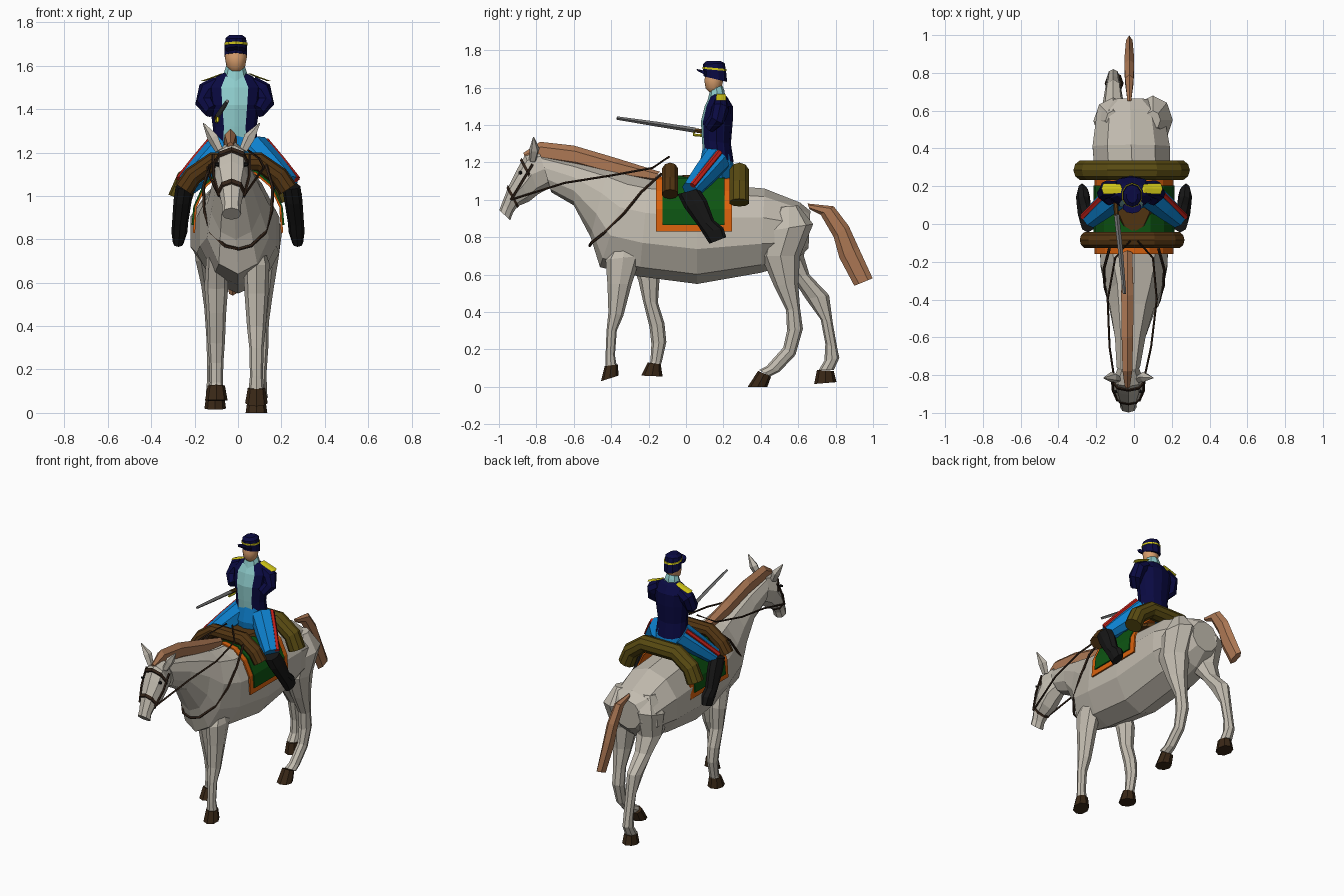
import bpy, bmesh, math
from mathutils import Vector

MATS = {}
COL = dict(coat=(.54, .50, .43), hair=(.42, .19, .09), hoof=(.04, .02, .008), navy=(.003, .003, .055),
           blue=(.004, .22, .62), red=(.55, .015, .01), black=(.008, .008, .008), brown=(.085, .035, .006),
           olive=(.10, .07, .006), green=(.004, .09, .006), orange=(.7, .12, .004), yellow=(.7, .62, .01),
           skin=(.72, .36, .16), teal=(.27, .6, .6), leather=(.035, .018, .01), steel=(.2, .2, .2))


def mat(c):
    if c not in MATS:
        MATS[c] = bpy.data.materials.new(c)
        MATS[c].diffuse_color = (*COL[c], 1)
    return MATS[c]


def rings_to_object(name, rings, c):
    bm = bmesh.new()
    vs = [[bm.verts.new(p) for p in r] for r in rings]
    n = len(rings[0])
    for a, b in zip(vs, vs[1:]):
        for k in range(n):
            bm.faces.new((a[k], a[(k + 1) % n], b[(k + 1) % n], b[k]))
    bm.faces.new(vs[0])
    bm.faces.new(vs[-1])
    bmesh.ops.recalc_face_normals(bm, faces=bm.faces)
    me = bpy.data.meshes.new(name)
    bm.to_mesh(me)
    bm.free()
    ob = bpy.data.objects.new(name, me)
    bpy.context.collection.objects.link(ob)
    me.materials.append(mat(c))
    return ob


def loft(name, secs, c, n=8, cx=0.0):
    """Each section: first edge (y, z), opposite edge (y, z), half width, optional centre x."""
    rings = []
    for s in secs:
        x = s[5] if len(s) > 5 else cx
        a, b = Vector((x, s[0], s[1])), Vector((x, s[2], s[3]))
        rings.append([(a + b) / 2 + (a - b) / 2 * math.cos(2 * math.pi * k / n)
                      + Vector((s[4] * math.sin(2 * math.pi * k / n), 0, 0)) for k in range(n)])
    return rings_to_object(name, rings, c)


def tube(name, pts, radii, c, n=8):
    pts = [Vector(p) for p in pts]
    if not isinstance(radii, (list, tuple)):
        radii = [radii] * len(pts)
    rings = []
    for i, p in enumerate(pts):
        d = (pts[min(i + 1, len(pts) - 1)] - pts[max(i - 1, 0)]).normalized()
        ref = Vector((0, 1, 0)) if abs(d.y) < .8 else Vector((0, 0, 1))
        u = d.cross(ref).normalized()
        v = d.cross(u)
        rings.append([p + radii[i] * (u * math.cos(2 * math.pi * k / n) + v * math.sin(2 * math.pi * k / n))
                      for k in range(n)])
    return rings_to_object(name, rings, c)


# Horse: trunk and neck, then head
loft("horse_body", [
    (.665, .94, .655, .74, .10, -.02), (.61, .985, .57, .66, .185, -.02), (.42, 1.06, .40, .61, .215, -.015),
    (.06, 1.09, .06, .55, .20), (-.20, 1.11, -.25, .59, .185), (-.30, 1.13, -.46, .64, .15),
    (-.42, 1.16, -.51, .80, .12, -.01), (-.60, 1.20, -.60, .97, .085, -.02),
    (-.78, 1.24, -.72, 1.04, .065, -.03)], "coat", 10)
loft("horse_head", [
    (-.79, 1.26, -.70, 1.08, .05), (-.86, 1.24, -.79, 1.03, .08), (-.905, 1.16, -.84, .99, .078),
    (-.95, 1.07, -.90, .965, .058), (-.985, .98, -.925, .93, .043), (-.998, .945, -.94, .89, .045)],
    "coat", 8, -.03)

# Legs and hooves
loft("front_leg_right", [
    (-.38, .76, -.28, .76, .035), (-.43, .68, -.24, .70, .06), (-.42, .55, -.29, .55, .055),
    (-.415, .40, -.335, .38, .043), (-.425, .30, -.37, .30, .033), (-.43, .17, -.38, .17, .03),
    (-.43, .09, -.37, .11, .037)], "coat", 8, .085)
loft("front_leg_left", [
    (-.32, .74, -.16, .72, .045), (-.255, .57, -.14, .60, .055), (-.23, .46, -.15, .45, .045),
    (-.195, .32, -.115, .34, .04), (-.185, .23, -.105, .24, .033), (-.19, .14, -.13, .13, .03),
    (-.20, .11, -.14, .11, .037)], "coat", 8, -.1)
loft("hind_leg_right", [
    (.50, .96, .60, .97, .04), (.42, .83, .68, .87, .105), (.40, .70, .61, .70, .085),
    (.47, .54, .60, .55, .06), (.535, .41, .61, .42, .042), (.54, .30, .625, .31, .04),
    (.52, .21, .585, .17, .032), (.43, .11, .50, .08, .033), (.39, .09, .45, .055, .038)], "coat", 8, .1)
loft("hind_leg_left", [
    (.50, .96, .60, .97, .04), (.42, .83, .67, .87, .105), (.45, .70, .63, .70, .085),
    (.57, .58, .66, .60, .06), (.64, .47, .765, .49, .045), (.72, .36, .785, .34, .036),
    (.745, .23, .81, .20, .032), (.74, .14, .82, .155, .033), (.71, .09, .79, .09, .038)], "coat", 8, -.11)
for nm, secs, x in [
        ("front_hoof_right", [(-.435, .11, -.365, .12, .04), (-.455, .03, -.36, .06, .052)], .085),
        ("front_hoof_left", [(-.205, .13, -.135, .12, .04), (-.24, .06, -.125, .055, .052)], -.1),
        ("hind_hoof_right", [(.385, .085, .455, .055, .04), (.33, .0, .435, .0, .05)], .085),
        ("hind_hoof_left", [(.70, .09, .79, .085, .04), (.685, .015, .805, .025, .05)], -.105)]:
    loft(nm, secs, "hoof", 8, x)

# Mane, tail, ears, eyes
loft("mane", [(-.87, 1.25, -.85, 1.20, .015), (-.78, 1.31, -.77, 1.20, .03), (-.60, 1.29, -.58, 1.17, .035),
              (-.38, 1.225, -.36, 1.11, .038), (-.14, 1.15, -.18, 1.10, .03)], "hair", 6, -.035)
loft("tail", [(.65, .98, .66, .95, .012), (.79, .965, .72, .92, .025), (.87, .86, .79, .80, .03),
              (.92, .75, .82, .69, .028), (.998, .58, .90, .54, .02)], "hair", 6, -.025)
for side, s in (("right", 1), ("left", -1)):
    tube("ear_" + side, [(s * .055 - .03, -.82, 1.21), (s * .085 - .03, -.81, 1.27), (s * .13 - .03, -.815, 1.335)],
         [.02, .028, .003], "coat", 5)
    tube("eye_" + side, [(s * .06 - .03, -.885, 1.145), (s * .076 - .03, -.89, 1.145)], [.011, .007], "black", 6)

# Bridle, reins and breast strap
loft("noseband", [(-.952, 1.08, -.893, .965, .065), (-.96, 1.062, -.902, .955, .062)], "leather", 8, -.03)
loft("browband", [(-.880, 1.225, -.80, 1.08, .083), (-.888, 1.21, -.808, 1.065, .083)], "leather", 8, -.03)
for side, s in (("right", 1), ("left", -1)):
    tube("cheek_strap_" + side, [(s * .058 - .03, -.935, 1.0), (s * .082 - .03, -.88, 1.09),
                                 (s * .085 - .03, -.82, 1.19)], .007, "leather", 5)
    tube("rein_" + side, [(s * .058 - .03, -.935, 1.0), (s * .11 - .02, -.65, 1.09), (s * .13 - .01, -.4, 1.13),
                          (s * .1, -.18, 1.17), (s * .02, -.09, 1.23)], .006, "leather", 5)
    tube("breast_strap_" + side, [(s * .13, -.13, 1.14), (s * .16, -.24, 1.04), (s * .155, -.33, .93),
                                  (s * .125, -.43, .83), (s * .06, -.505, .77), (0, -.515, .755)],
         .008, "leather", 5)


# Saddle cloth: orange border with a green panel over it
def drape(name, y0, y1, zb, off, c):
    half = [(.203, zb), (.195, .95), (.15, 1.045), (.08, 1.105)]
    prof = [(-x, z) for x, z in half] + [(0, 1.12)] + half[::-1]
    bm = bmesh.new()
    rows = [[bm.verts.new((x + math.copysign(off, x) * (x != 0), y, z + (off if z > 1 else 0))) for x, z in prof]
            for y in (y0, y1)]
    for k in range(len(prof) - 1):
        bm.faces.new((rows[0][k], rows[0][k + 1], rows[1][k + 1], rows[1][k]))
    me = bpy.data.meshes.new(name)
    bm.to_mesh(me)
    bm.free()
    ob = bpy.data.objects.new(name, me)
    bpy.context.collection.objects.link(ob)
    me.materials.append(mat(c))
    sol = ob.modifiers.new("thickness", "SOLIDIFY")
    sol.thickness = .01
    sol.offset = 0


drape("cloth_border", -.16, .245, .83, 0, "orange")
drape("cloth_panel", -.125, .205, .865, .006, "green")

# Rolls strapped over the saddle, front and back
tube("front_roll", [(x, -.085, z) for x, z in [(-.25, 1.03), (-.21, 1.09), (-.12, 1.155), (.10, 1.155), (.19, 1.09),
                                               (.23, 1.03)]], .045, "brown", 10)
tube("rear_roll", [(x, .285, z) for x, z in [(-.27, .985), (-.235, 1.07), (-.13, 1.145), (.11, 1.145), (.21, 1.07),
                                             (.245, .985)]], .055, "olive", 10)
loft("saddle_seat", [(-.02, 1.08, .23, 1.08, .12), (-.04, 1.13, .24, 1.145, .085)], "brown", 10)

# Rider: hips, legs, boots
loft("hips", [(.08, 1.11, .25, 1.11, .09), (.07, 1.18, .255, 1.18, .115), (.09, 1.28, .24, 1.28, .09)],
     "blue", 10, -.01)
for side, s in (("right", 1), ("left", -1)):
    hip, knee = Vector((s * .07, .165, 1.215)), Vector((s * .235, .025, 1.05))
    tube("thigh_" + side, [hip, hip.lerp(knee, .5), knee], [.078, .068, .052], "blue", 8)
    out = Vector((s * .8, .22, .56))
    tube("trouser_stripe_" + side, [hip + out * .07, hip.lerp(knee, .5) + out * .060, knee + out * .046],
         .017, "red", 6)
    loft("boot_" + side, [(-.045, 1.03, .07, 1.06, .042, s * .245), (-.01, .96, .11, 1.0, .042, s * .255),
                          (.065, .86, .15, .89, .037, s * .267), (.09, .82, .20, .85, .037, s * .27),
                          (.125, .765, .215, .80, .025, s * .275)], "black", 8)

# Jacket with the open shirt front
jacket = loft("jacket", [(.09, 1.26, .255, 1.20, .105), (.085, 1.32, .24, 1.30, .10), (.08, 1.42, .25, 1.42, .115),
                         (.10, 1.50, .25, 1.50, .125), (.125, 1.55, .22, 1.55, .085), (.14, 1.57, .20, 1.57, .045)],
              "navy", 12, -.015)
jacket.data.materials.append(mat("teal"))
for f in jacket.data.polygons:
    if f.center.y < .13 and abs(f.center.x + .015) < .04 and f.normal.y < -.4:
        f.material_index = 1
for side, s in (("right", 1), ("left", -1)):
    tube("sleeve_" + side, [(s * .075 - .015, .185, 1.515), (s * .125 - .015, .185, 1.485), (s * .14 - .015, .165, 1.43),
                            (s * .105 - .015, .125, 1.39)], [.04, .047, .043, .034], "navy", 8)
    loft("shoulder_board_" + side, [(.165, 1.565, .21, 1.565, .006, s * .06 - .01), (.16, 1.548, .215, 1.548, .01, s * .10 - .01),
                                    (.16, 1.53, .215, 1.53, .01, s * .152 - .01)], "yellow", 4)
loft("scarf", [(.115, 1.53, .21, 1.55, .062), (.125, 1.57, .205, 1.585, .05), (.13, 1.595, .195, 1.61, .042)],
     "teal", 8, -.012)

# Head and cap
head = loft("rider_head", [(.125, 1.575, .18, 1.585, .028), (.105, 1.595, .19, 1.60, .043), (.098, 1.64, .20, 1.64, .051),
                           (.11, 1.69, .20, 1.69, .05)], "skin", 12, -.01)
for f in head.data.polygons:
    f.use_smooth = len(f.vertices) == 4
loft("cap", [(.095, 1.66, .22, 1.63, .054), (.09, 1.70, .215, 1.68, .054), (.09, 1.725, .207, 1.73, .049),
             (.11, 1.742, .185, 1.742, .03)], "navy", 10, -.01)
loft("cap_band", [(.088, 1.70, .218, 1.688, .056), (.087, 1.711, .216, 1.699, .056)], "yellow", 10, -.01)
loft("cap_visor", [(.056, 1.70, .12, 1.685, .05), (.062, 1.688, .12, 1.66, .05)], "navy", 10, -.01)

# Sabre: blade, hilt and the hand guard
tube("sabre_blade", [(-.092, .05, 1.372), (-.07, -.16, 1.405), (-.05, -.37, 1.437)], [.014, .013, .009], "steel", 4)
tube("sabre_hilt", [(-.092, .045, 1.372), (-.098, .12, 1.36)], .013, "brown", 6)
tube("sabre_guard", [(-.092, .045, 1.375), (-.094, .04, 1.347), (-.098, .10, 1.342), (-.1, .12, 1.355)], .008,
     "yellow", 5)
